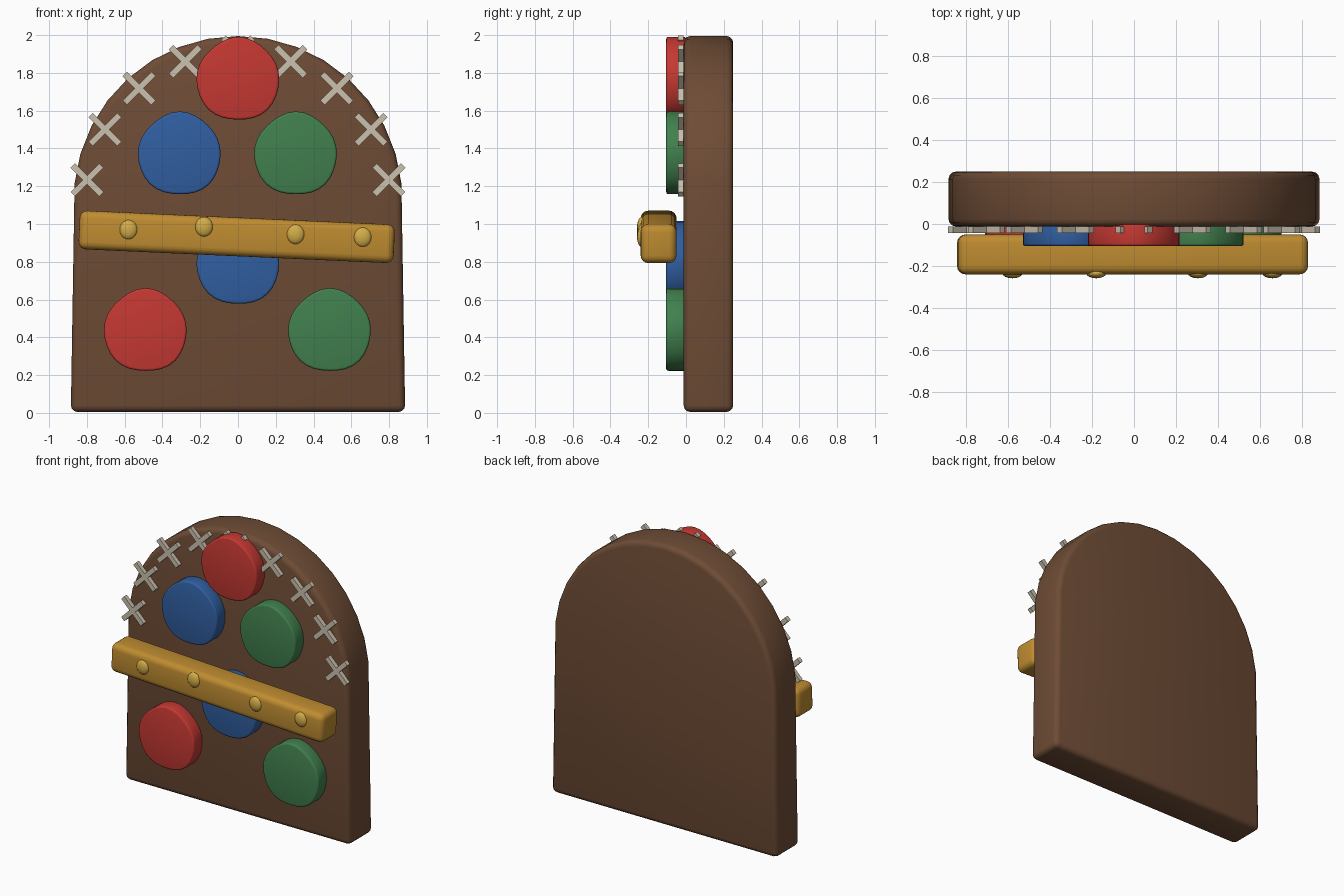
import bpy, bmesh
from math import sin, cos, pi, radians
from mathutils import Matrix, Vector

if "Cube" in bpy.data.objects:
    bpy.data.objects.remove(bpy.data.objects["Cube"], do_unlink=True)


def material(name, rgb):
    m = bpy.data.materials.new(name)
    m.use_nodes = True
    m.diffuse_color = (*rgb, 1)
    m.node_tree.nodes["Principled BSDF"].inputs["Base Color"].default_value = (*rgb, 1)
    return m


brown = material("brown", (0.156, 0.072, 0.036))
red = material("red", (0.56, 0.04, 0.032))
blue = material("blue", (0.03, 0.114, 0.36))
green = material("green", (0.053, 0.215, 0.076))
gold = material("gold", (0.52, 0.262, 0.03))
pale_gold = material("pale gold", (0.645, 0.413, 0.065))
cream = material("cream", (0.6, 0.54, 0.43))


def finish(name, bm, mat, bevel=0, segments=3):
    """Turn a bmesh into a shaded object with an optional rounded edge."""
    bmesh.ops.recalc_face_normals(bm, faces=bm.faces)
    mesh = bpy.data.meshes.new(name)
    bm.to_mesh(mesh)
    bm.free()
    mesh.materials.append(mat)
    ob = bpy.data.objects.new(name, mesh)
    bpy.context.collection.objects.link(ob)
    bpy.ops.object.select_all(action="DESELECT")
    bpy.context.view_layer.objects.active = ob
    ob.select_set(True)
    if bevel:
        mod = ob.modifiers.new("rounded edge", "BEVEL")
        mod.width, mod.segments = bevel, segments
        mod.limit_method, mod.angle_limit = "ANGLE", radians(50)
        bpy.ops.object.modifier_apply(modifier=mod.name)
    bpy.ops.object.shade_smooth_by_angle(angle=radians(35))
    return ob


def slab(name, outline, y_front, y_back, mat, bevel):
    """Extrude an outline in x and z along y."""
    bm = bmesh.new()
    face = bm.faces.new([bm.verts.new((x, y_front, z)) for x, z in outline])
    side = bmesh.ops.extrude_face_region(bm, geom=[face])["geom"]
    moved = [v for v in side if isinstance(v, bmesh.types.BMVert)]
    bmesh.ops.translate(bm, verts=moved, vec=(0, y_back - y_front, 0))
    return finish(name, bm, mat, bevel)


def box(bm, centre, size, tilt=0):
    m = (Matrix.Translation(centre) @ Matrix.Rotation(tilt, 4, "Y")
         @ Matrix.Diagonal((*size, 1)))
    bmesh.ops.create_cube(bm, size=1, matrix=m)


# Arched door slab
arch = [(0.87 * cos(a), 1.125 + 0.87 * sin(a))
        for a in (radians(6 + 168 * i / 16) for i in range(17))]
slab("door_slab", [(-0.885, 0.005), (0.885, 0.005)] + arch, -0.012, 0.25, brown, 0.035)

# Slightly lumpy sweets
sweets = [("top", 0, 1.765, red), ("upper_right", -0.31, 1.37, blue),
          ("upper_left", 0.305, 1.37, green), ("middle", 0, 0.79, blue),
          ("lower_right", -0.49, 0.435, red), ("lower_left", 0.485, 0.435, green)]
for label, x, z, mat in sweets:
    rim = []
    for i in range(32):
        a = 2 * pi * i / 32
        r = 0.219 + 0.004 * cos(3 * a + 1.8) + 0.003 * sin(5 * a)
        rim.append((x + r * cos(a), z + r * sin(a)))
    slab("sweet_" + label, rim, -0.105, 0, mat, 0.012)

# Cross stitches following the arch
for i in range(9):
    a = radians(9.5 + 161 * i / 8)
    bm = bmesh.new()
    for tilt in (pi / 4, -pi / 4):
        box(bm, (0.81 * cos(a), -0.027, 1.1 + 0.81 * sin(a)), (0.215, 0.03, 0.033), tilt)
    finish(f"cross_stitch_{i + 1}", bm, cream)

# Tilted crossbar
bm = bmesh.new()
box(bm, (-0.007, -0.145, 0.932), (1.67, 0.19, 0.205), radians(2.6))
finish("crossbar", bm, gold, 0.04, 4)

# Round studs on the crossbar
for i, (x, z) in enumerate([(-0.58, 0.97), (-0.18, 0.985), (0.305, 0.945), (0.66, 0.93)]):
    bm = bmesh.new()
    m = Matrix.Translation((x, -0.235, z)) @ Matrix.Diagonal((0.048, 0.024, 0.052, 1))
    bmesh.ops.create_uvsphere(bm, u_segments=16, v_segments=10, radius=1, matrix=m)
    finish(f"stud_{i + 1}", bm, pale_gold)
